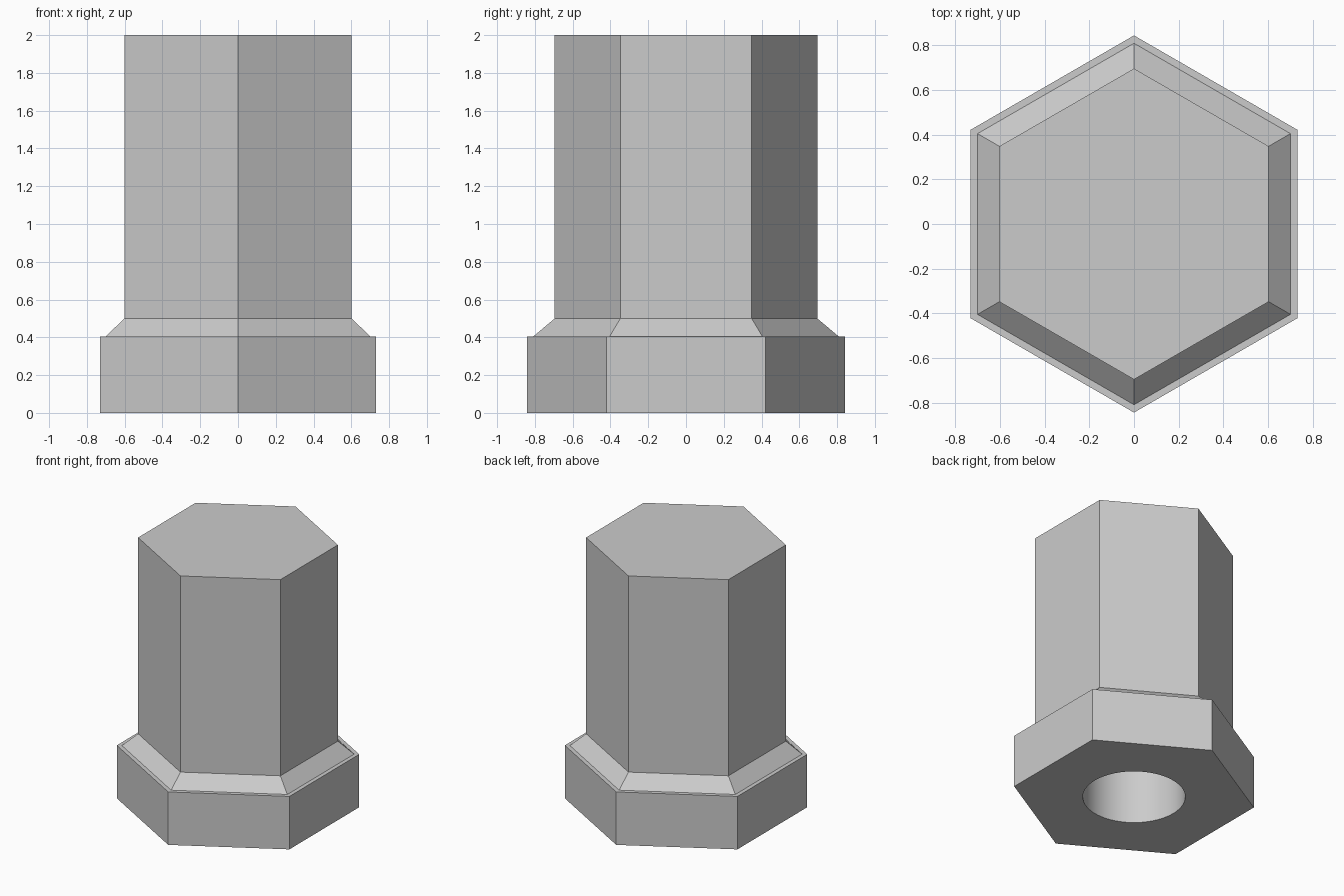
import bpy, bmesh
from math import cos, sin, tau, radians

default = bpy.data.objects.get("Cube")
if default:
    bpy.data.objects.remove(default, do_unlink=True)

grey = bpy.data.materials.new("plain_grey")
grey.use_nodes = True
COLOUR = (0.6, 0.6, 0.6, 1)
grey.diffuse_color = COLOUR
grey.node_tree.nodes["Principled BSDF"].inputs["Base Color"].default_value = COLOUR


def stacked_solid(name, sides, profile):
    """Closed solid from (radius, height) rings, with a corner on the y axis."""
    bm = bmesh.new()
    rings = [[bm.verts.new((r * sin(tau * i / sides), -r * cos(tau * i / sides), z))
              for i in range(sides)] for r, z in profile]
    for low, high in zip(rings, rings[1:]):
        for i in range(sides):
            j = (i + 1) % sides
            bm.faces.new((low[i], low[j], high[j], high[i]))
    bm.faces.new(rings[0][::-1])
    bm.faces.new(rings[-1])
    bmesh.ops.recalc_face_normals(bm, faces=bm.faces)
    mesh = bpy.data.meshes.new(name)
    bm.to_mesh(mesh)
    bm.free()
    mesh.materials.append(grey)
    obj = bpy.data.objects.new(name, mesh)
    bpy.context.collection.objects.link(obj)
    return obj


# Hexagonal cap: collar, narrow ledge, chamfer and tall shaft
cap = stacked_solid("hex_cap", 6, [(0.843, 0), (0.843, 0.405), (0.808, 0.405),
                                   (0.695, 0.5), (0.695, 2)])

# Round blind bore opening in the underside
bore = stacked_solid("bore_cutter", 64, [(0.355, -0.2), (0.355, 1.5)])
bore.hide_render = True
cut = cap.modifiers.new("bore", "BOOLEAN")
cut.operation = "DIFFERENCE"
cut.solver = "EXACT"
cut.object = bore

bpy.ops.object.select_all(action="DESELECT")
cap.select_set(True)
bpy.context.view_layer.objects.active = cap
bpy.ops.object.modifier_apply(modifier=cut.name)
bpy.data.objects.remove(bore, do_unlink=True)
bpy.ops.object.shade_smooth_by_angle(angle=radians(25))
